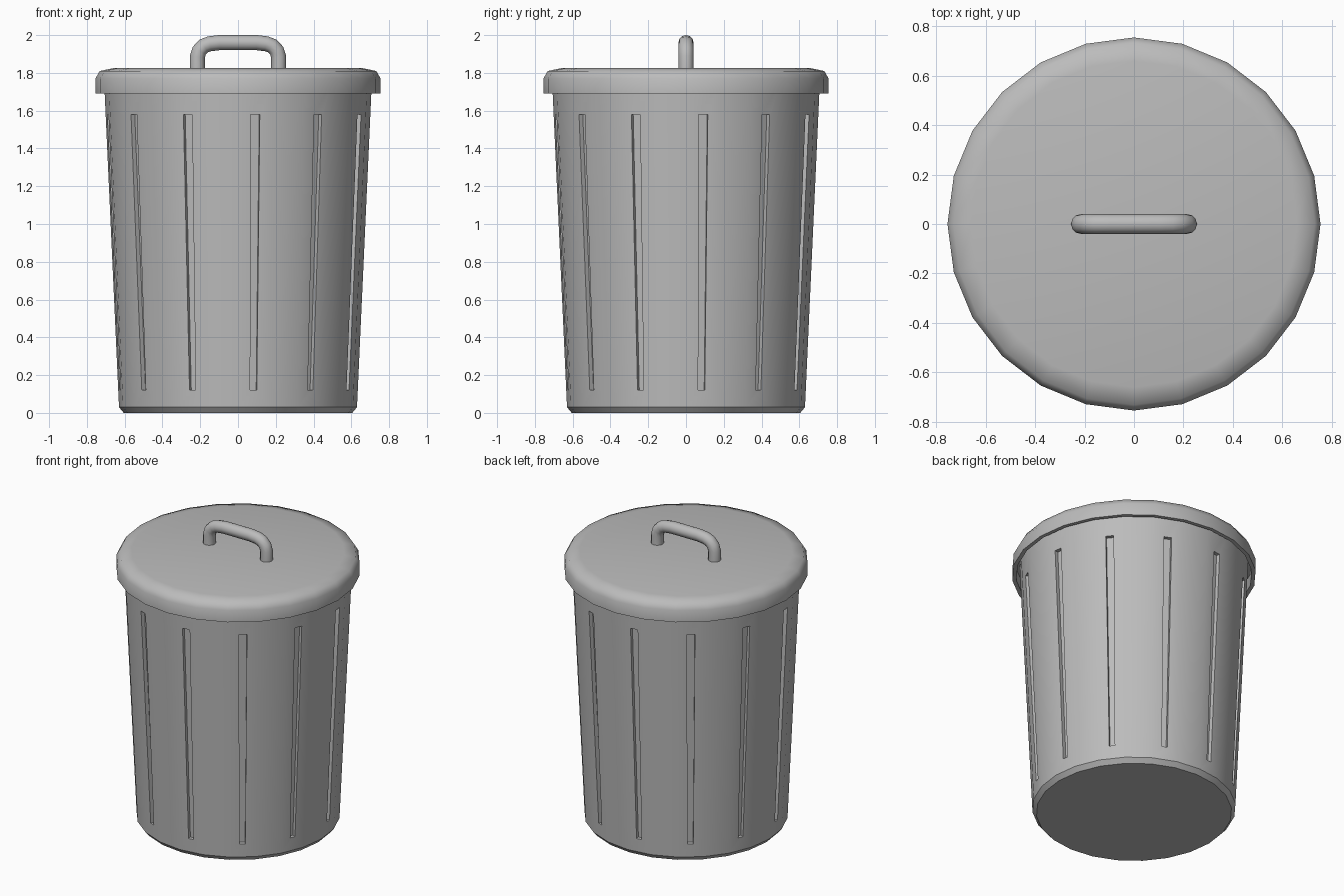
import bpy
import bmesh
from math import cos, sin, pi, radians
from mathutils import Vector

default = bpy.data.objects.get("Cube")
if default:
    bpy.data.objects.remove(default)

SIDES = 24

metal = bpy.data.materials.new("grey metal")
metal.use_nodes = True
grey = (0.5, 0.5, 0.5, 1)
metal.diffuse_color = grey
metal.node_tree.nodes["Principled BSDF"].inputs["Base Color"].default_value = grey


def lathe(profile):
    """Revolve (radius, height) points and cap both ends; return mesh and bands."""
    bm = bmesh.new()
    rings = [[bm.verts.new((r * cos(2 * pi * j / SIDES), r * sin(2 * pi * j / SIDES), z))
              for j in range(SIDES)] for r, z in profile]
    bands = [[bm.faces.new((a[j], a[(j + 1) % SIDES], b[(j + 1) % SIDES], b[j]))
              for j in range(SIDES)] for a, b in zip(rings, rings[1:])]
    bm.faces.new(rings[0])
    bm.faces.new(rings[-1])
    bmesh.ops.recalc_face_normals(bm, faces=bm.faces)
    return bm, bands


def smooth(ob, angle):
    bpy.ops.object.select_all(action="DESELECT")
    ob.select_set(True)
    bpy.context.view_layer.objects.active = ob
    bpy.ops.object.shade_smooth_by_angle(angle=radians(angle))


def add_mesh(name, bm, angle):
    mesh = bpy.data.meshes.new(name)
    bm.to_mesh(mesh)
    bm.free()
    mesh.materials.append(metal)
    ob = bpy.data.objects.new(name, mesh)
    bpy.context.collection.objects.link(ob)
    smooth(ob, angle)


# Tapered hollow body
R_LOW, Z_LOW, R_TOP, Z_TOP = 0.63, 0.03, 0.709, 1.76
bm, bands = lathe([(0.605, 0), (R_LOW, Z_LOW), (R_TOP, Z_TOP),
                   (0.665, Z_TOP), (0.59, 0.05)])

# Tapered vertical grooves, one on every second wall panel
for j, face in enumerate(bands[1]):
    if j % 2:
        continue
    angle = 2 * pi * (j + 0.5) / SIDES
    out = Vector((cos(angle), sin(angle), 0))
    side = Vector((-sin(angle), cos(angle), 0))
    bmesh.ops.inset_individual(bm, faces=[face], thickness=0.01)
    for v in face.verts:
        high = v.co.z > 1
        z, half = (1.58, 0.025) if high else (0.12, 0.0175)
        r = R_LOW + (R_TOP - R_LOW) * (z - Z_LOW) / (Z_TOP - Z_LOW)
        sign = 1 if v.co.dot(side) > 0 else -1
        v.co = out * r * cos(pi / SIDES) + side * sign * half + Vector((0, 0, z))
    rim = {v: v.co.copy() for v in face.verts}
    corners = [v.co.copy() for v in face.verts]
    bmesh.ops.inset_individual(bm, faces=[face], thickness=0.005)
    for v in face.verts:
        nearest = min(corners, key=lambda c: (c - v.co).length)
        v.co = nearest - out * 0.025
add_mesh("bin_body", bm, 30)

# Lid with rounded shoulder and overhanging rim
bm, bands = lathe([(0.66, 1.825), (0.732, 1.81), (0.755, 1.77), (0.755, 1.69),
                   (0.73, 1.69), (0.73, 1.77)])
add_mesh("lid", bm, 55)

# Bent tube handle, mirrored about the middle
half_path = [(0.215, 1.80), (0.215, 1.885), (0.205, 1.918), (0.18, 1.943),
             (0.15, 1.954), (0.10, 1.96)]
path = half_path + [(-x, z) for x, z in reversed(half_path)]
curve = bpy.data.curves.new("lid_handle", "CURVE")
curve.dimensions = "3D"
curve.bevel_depth = 0.04
curve.bevel_resolution = 4
curve.use_fill_caps = True
spline = curve.splines.new("POLY")
spline.points.add(len(path) - 1)
for point, (x, z) in zip(spline.points, path):
    point.co = (x, 0, z, 1)
curve.materials.append(metal)
handle = bpy.data.objects.new("lid_handle", curve)
bpy.context.collection.objects.link(handle)
bpy.ops.object.select_all(action="DESELECT")
handle.select_set(True)
bpy.context.view_layer.objects.active = handle
bpy.ops.object.convert(target="MESH")
smooth(bpy.context.view_layer.objects.active, 50)
